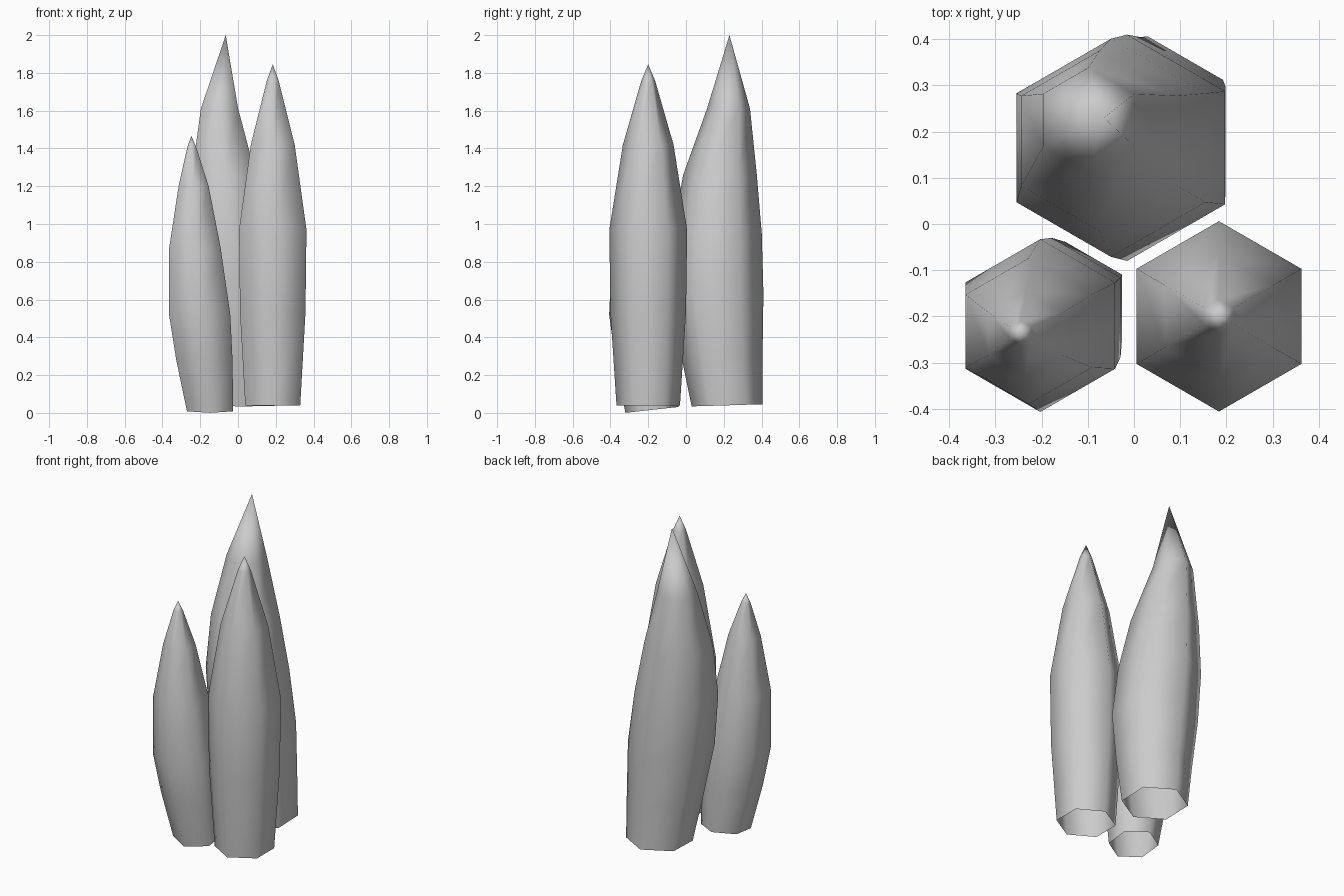
import bpy, bmesh, math


def spike(name, rings, tip, base_tilt=0.0):
    """Open-bottomed six-sided spike; rings are (x, y, z, radius)."""
    bm = bmesh.new()
    loops = []
    for i, (x, y, z, r) in enumerate(rings):
        loop = []
        for k in range(6):
            a = math.radians(90 + 60 * k)
            dx, dy = r * math.cos(a), r * math.sin(a)
            dz = base_tilt * dy if i == 0 else 0.0
            loop.append(bm.verts.new((x + dx, y + dy, z + dz)))
        loops.append(loop)
    for lo, hi in zip(loops, loops[1:]):
        for k in range(6):
            n = (k + 1) % 6
            bm.faces.new((lo[k], lo[n], hi[n], hi[k]))
    top = bm.verts.new(tip)
    for k in range(6):
        bm.faces.new((loops[-1][k], loops[-1][(k + 1) % 6], top))
    for f in bm.faces:
        f.smooth = True
    mesh = bpy.data.meshes.new(name)
    bm.to_mesh(mesh)
    bm.free()
    obj = bpy.data.objects.new(name, mesh)
    bpy.context.collection.objects.link(obj)
    return obj


# upright front right spike
spike("right_spike", [
    (0.184, -0.2, 0.04, 0.168),
    (0.184, -0.2, 0.53, 0.200),
    (0.184, -0.2, 0.97, 0.206),
    (0.184, -0.2, 1.42, 0.134),
    (0.184, -0.2, 1.76, 0.036),
], (0.184, -0.2, 1.845))

# tall leaning back spike
spike("tall_back_spike", [
    (0.030, 0.218, 0.04, 0.188),
    (0.012, 0.190, 0.30, 0.215),
    (-0.015, 0.165, 0.63, 0.245),
    (-0.050, 0.165, 0.95, 0.236),
    (-0.075, 0.180, 1.26, 0.195),
    (-0.098, 0.225, 1.61, 0.114),
], (-0.065, 0.23, 2.0), 0.03)

# short leaning front left spike
spike("short_left_spike", [
    (-0.148, -0.180, 0.016, 0.141),
    (-0.178, -0.202, 0.28, 0.172),
    (-0.203, -0.220, 0.52, 0.187),
    (-0.228, -0.232, 0.87, 0.158),
    (-0.235, -0.238, 1.20, 0.092),
    (-0.245, -0.236, 1.41, 0.026),
], (-0.247, -0.235, 1.466), 0.11)
